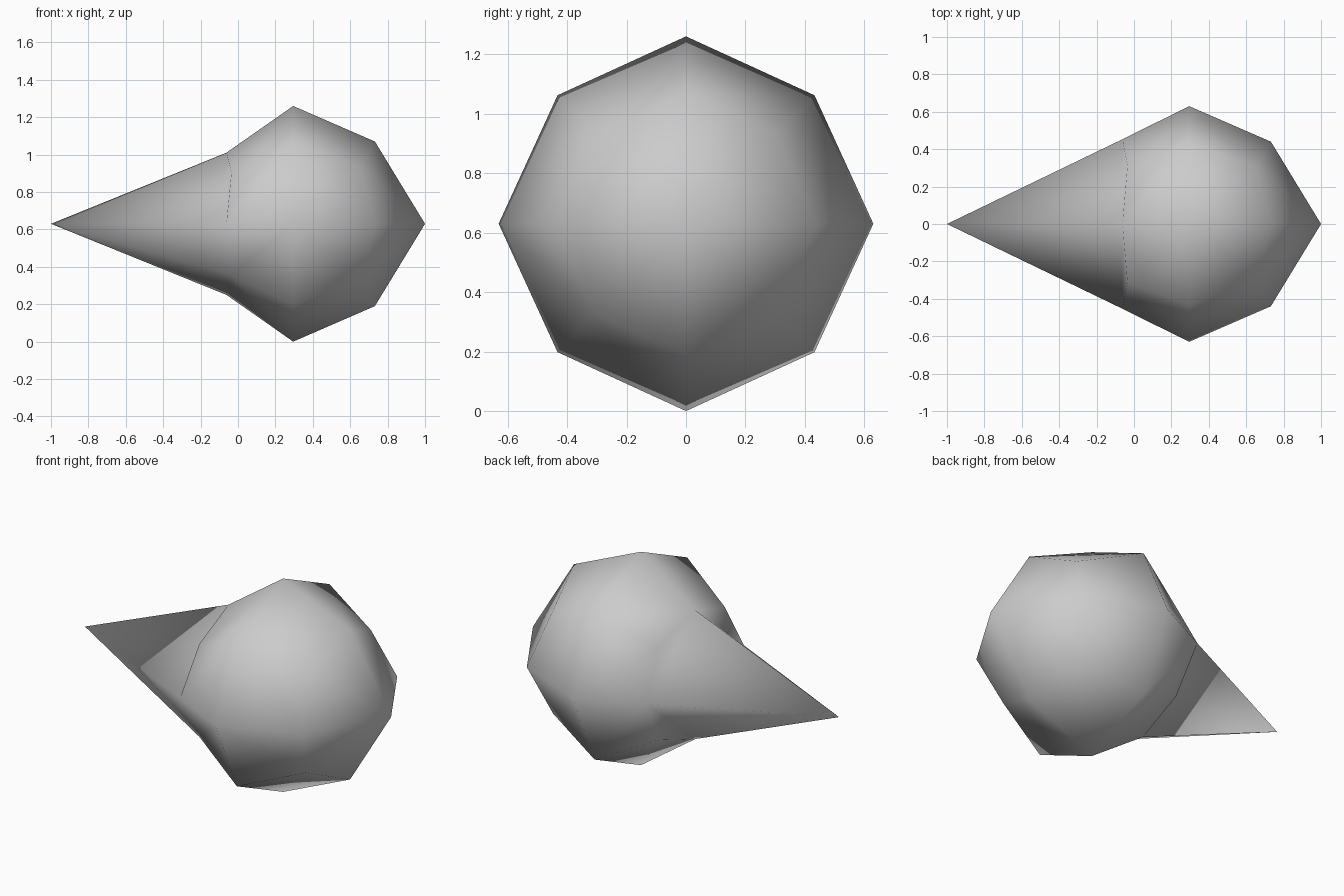
import bpy, bmesh
from itertools import product

old = bpy.data.objects.get("Cube")
if old:
    bpy.data.objects.remove(old, do_unlink=True)

CENTRE = (0.295, 0.0, 0.63)
RADIUS = 0.63


def place(sx, sy, sz):
    """Position of one lattice point of the blocky sphere, each sign being -1, 0 or 1."""
    kind = abs(sx) + abs(sy) + abs(sz)
    if kind == 1:      # poles: the -x one is drawn out to the tip
        x, side_y, side_z = (0.705 if sx > 0 else 1.295), RADIUS, RADIUS
    elif sx == 0:      # widest octagon
        x, side_y, side_z = 0.0, 0.432, 0.432
    elif kind == 2:    # edge points, pinched behind the tip
        x, side_y, side_z = (0.437, 0.44, 0.44) if sx > 0 else (0.357, 0.453, 0.38)
    else:              # corner points
        x, side_y, side_z = (0.36, 0.305, 0.305) if sx > 0 else (0.33, 0.31, 0.275)
    return [c + s * d for c, s, d in zip(CENTRE, (sx, sy, sz), (x, side_y, side_z))]


def cut_across(axis, corner):
    """True where a patch is split between its edge points instead of pole to corner."""
    sx, sy, sz = corner
    if axis == 0:      # flat sides of the tip, stepping up to the body behind it
        return sx < 0 and (sy > 0 or sz > 0)
    if axis == 1:      # front and back
        return sy < 0 and sz > 0 or sx < 0 and sy != sz
    return sy > 0 and sz > 0      # top


# Body: three patches around every corner, each reaching two edge points and a pole
bm = bmesh.new()
points = {s: bm.verts.new(place(*s)) for s in product((-1, 0, 1), repeat=3) if any(s)}
for corner in product((-1, 1), repeat=3):
    for axis in range(3):
        pole = tuple(s if i == axis else 0 for i, s in enumerate(corner))
        edges = [tuple(0 if i == (axis + k) % 3 else s for i, s in enumerate(corner))
                 for k in (1, 2)]
        diagonal, sides = (corner, pole), edges
        if cut_across(axis, corner):
            diagonal, sides = sides, diagonal
        for side in sides:
            bm.faces.new([points[s] for s in (*diagonal, side)])
bmesh.ops.recalc_face_normals(bm, faces=bm.faces)
for face in bm.faces:
    face.smooth = True

mesh = bpy.data.meshes.new("pointed_body")
bm.to_mesh(mesh)
bm.free()
body = bpy.data.objects.new("pointed_body", mesh)
bpy.context.collection.objects.link(body)

# Plain grey
grey = bpy.data.materials.new("light_grey")
grey.use_nodes = True
colour = (0.6, 0.6, 0.6, 1.0)
grey.diffuse_color = colour
grey.node_tree.nodes["Principled BSDF"].inputs["Base Color"].default_value = colour
mesh.materials.append(grey)
